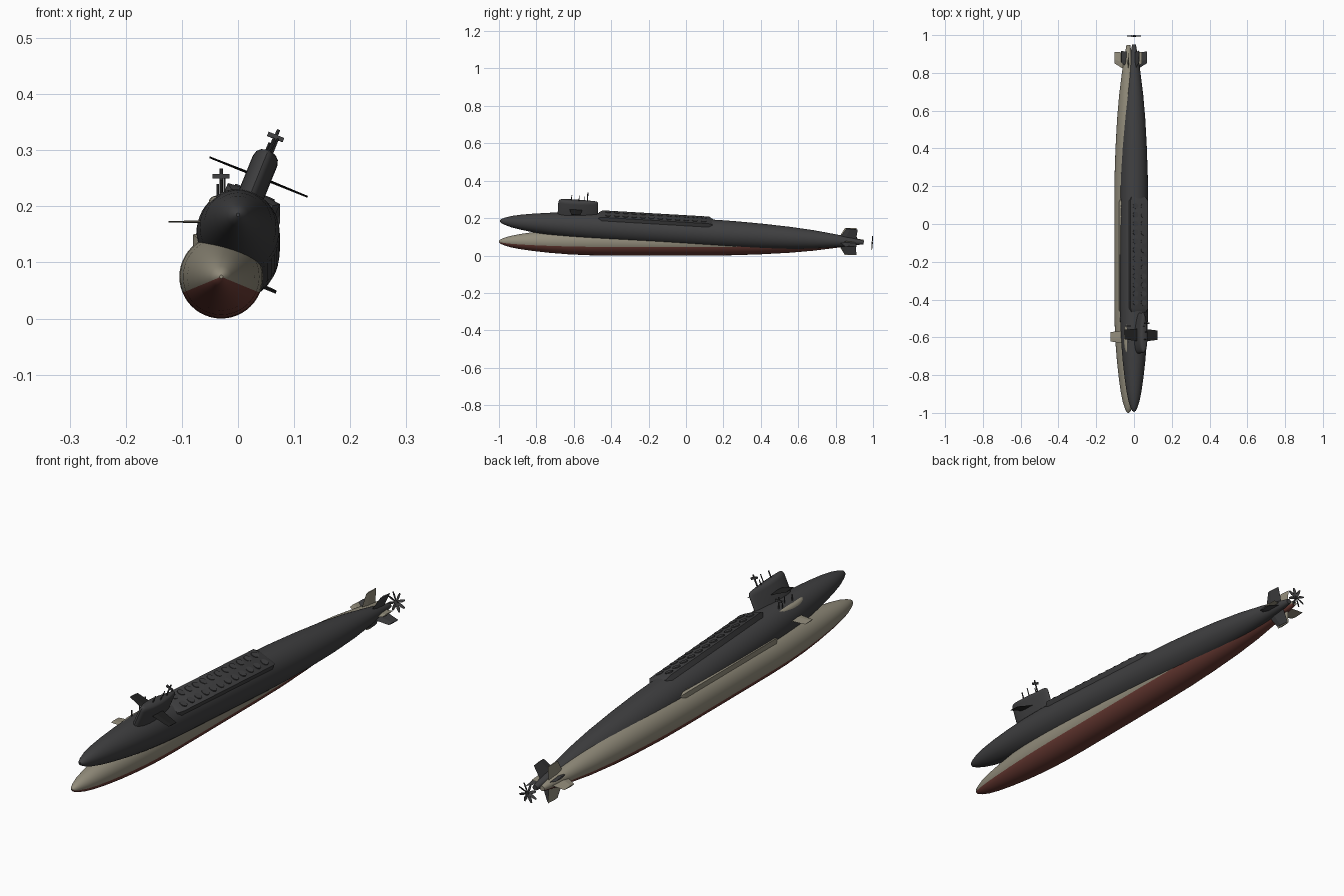
import bpy, bmesh, math
from mathutils import Matrix, Vector

if "Cube" in bpy.data.objects:
    bpy.data.objects.remove(bpy.data.objects["Cube"])


def mat(name, r, g, b):
    m = bpy.data.materials.new(name)
    m.diffuse_color = (r, g, b, 1)
    m.use_nodes = True
    m.node_tree.nodes["Principled BSDF"].inputs["Base Color"].default_value = m.diffuse_color
    return m


DARK = mat("charcoal", 0.05, 0.05, 0.052)
BLACK = mat("black", 0.015, 0.015, 0.015)
BEIGE = mat("beige", 0.29, 0.265, 0.20)
RED = mat("hull red", 0.15, 0.045, 0.035)


def finish(bm, name, M, mats, smooth=True):
    bmesh.ops.recalc_face_normals(bm, faces=bm.faces)
    bm.transform(M)
    me = bpy.data.meshes.new(name)
    bm.to_mesh(me)
    bm.free()
    for m in mats:
        me.materials.append(m)
    ob = bpy.data.objects.new(name, me)
    bpy.context.collection.objects.link(ob)
    if smooth:
        bpy.context.view_layer.objects.active = ob
        ob.select_set(True)
        bpy.ops.object.shade_smooth_by_angle(angle=math.radians(35))
        ob.select_set(False)
    return ob


def loft(bm, rings):
    """Skin closed rings of equal length and cap both ends."""
    vs = [[bm.verts.new(p) for p in r] for r in rings]
    n = len(vs[0])
    for a, b in zip(vs, vs[1:]):
        for i in range(n):
            j = (i + 1) % n
            bm.faces.new((a[i], a[j], b[j], b[i]))
    bm.faces.new(vs[0])
    bm.faces.new(vs[-1])


def box(bm, size, loc):
    bmesh.ops.create_cube(bm, size=1, matrix=Matrix.Translation(loc) @ Matrix.Diagonal((*size, 1)))


def rod(bm, r, z0, z1, x, y, seg=8):
    bmesh.ops.create_cone(bm, cap_ends=True, segments=seg, radius1=r, radius2=r, depth=z1 - z0,
                          matrix=Matrix.Translation((x, y, (z0 + z1) / 2)))


# Hull outline: (position along the length, radius)
PROFILE = [(-1, 0.003), (-0.993, 0.011), (-0.975, 0.019), (-0.94, 0.030), (-0.89, 0.040),
           (-0.82, 0.050), (-0.73, 0.060), (-0.63, 0.068), (-0.52, 0.073), (-0.42, 0.0745),
           (0.10, 0.0745), (0.25, 0.073), (0.40, 0.068), (0.55, 0.060), (0.68, 0.049),
           (0.80, 0.034), (0.88, 0.022), (0.92, 0.015), (0.948, 0.010)]
SEG = 48


def hull(tag, M, top, bottom):
    bm = bmesh.new()
    loft(bm, [[(r * math.cos(t), y, r * math.sin(t))
               for t in (2 * math.pi * i / SEG for i in range(SEG))] for y, r in PROFILE])
    # lower paint begins a little below the waterline axis
    for f in bm.faces:
        c = f.calc_center_median()
        if len(f.verts) == 4 and math.atan2(c.z, abs(c.x)) < math.radians(-22):
            f.material_index = 1
    finish(bm, tag + "_hull", M, [top, bottom])


def missile_deck(tag, M, m):
    # raised deck with a slight crown and sloped ends
    half, rings = 0.05, []
    for y, h, w in [(-0.475, 0.068, 0.8), (-0.455, 0.0765, 1), (0.115, 0.0765, 1), (0.135, 0.068, 0.8)]:
        hw = half * w
        rings.append([(-hw, y, 0.03), (-hw, y, h - 0.001), (-hw * 0.5, y, h + 0.002), (0, y, h + 0.003),
                      (hw * 0.5, y, h + 0.002), (hw, y, h - 0.001), (hw, y, 0.03)])
    bm = bmesh.new()
    loft(bm, rings)
    finish(bm, tag + "_missile_deck", M, [m])
    # two rows of hatches
    bm = bmesh.new()
    for i in range(12):
        for x in (-0.023, 0.023):
            rod(bm, 0.015, 0.07, 0.081, x, -0.425 + i * 0.0465, 16)
    finish(bm, tag + "_hatches", M, [m])


def sail(tag, M, m):
    def section(z, s):
        pts = []
        for i in range(32):
            t = 2 * math.pi * i / 32
            y = -math.cos(t)
            pts.append((0.023 * s * math.sin(t) * (1 - 0.25 * y), -0.588 + 0.107 * (1 - (1 - s) * 0.2) * y, z))
        return pts
    bm = bmesh.new()
    loft(bm, [section(0.04, 1), section(0.128, 1), section(0.138, 0.88), section(0.143, 0.65), section(0.145, 0.3)])
    finish(bm, tag + "_sail", M, [m])


def fin(bm, root, tip, span0, span1, thick, angle):
    """Tapered fin pointing along +x, then turned about the long axis."""
    R = Matrix.Rotation(angle, 3, 'Y')
    rings = []
    for s, (a, b), t in ((span0, root, thick), (span1, tip, thick * 0.6)):
        c = a + (b - a) * 0.35
        rings.append([R @ Vector(p) for p in ((s, a, 0), (s, c, t / 2), (s, b, 0), (s, c, -t / 2))])
    loft(bm, rings)


def fins(tag, M, m, plane_mat):
    # sail planes
    bm = bmesh.new()
    for a in (0, math.pi):
        fin(bm, (-0.635, -0.563), (-0.622, -0.572), 0.0, 0.094, 0.005, a)
    finish(bm, tag + "_sail_planes", M @ Matrix.Translation((0, 0, 0.098)), [plane_mat], False)
    # rudders and stern planes
    bm = bmesh.new()
    for k in range(4):
        fin(bm, (0.805, 0.905), (0.85, 0.912), 0.0, 0.073, 0.010, k * math.pi / 2)
    finish(bm, tag + "_tail_fins", M, [m], False)


def masts(tag, M):
    bm = bmesh.new()
    for x, y, top, r in [(0, -0.625, 0.172, 0.0025), (0.006, -0.585, 0.176, 0.002),
                         (0, -0.54, 0.193, 0.003), (-0.006, -0.555, 0.165, 0.002)]:
        rod(bm, r, 0.13, top, x, y)
    box(bm, (0.030, 0.006, 0.008), (0, -0.54, 0.179))
    finish(bm, tag + "_masts", M, [DARK])


def propeller(tag, M):
    bm = bmesh.new()
    bmesh.ops.create_cone(bm, cap_ends=True, segments=16, radius1=0.008, radius2=0.005, depth=0.008,
                          matrix=Matrix.Translation((0, 0.993, 0)) @ Matrix.Rotation(-math.pi / 2, 4, 'X'))
    for k in range(8):
        R = Matrix.Rotation(k * math.pi / 4, 3, 'Y')
        # twisted blade
        rings = []
        for s, c, tw in ((0.004, 0.004, 0.5), (0.024, 0.006, 0.4), (0.040, 0.003, 0.3)):
            d = Vector((0, math.sin(tw), math.cos(tw))) * c
            n = Vector((0, math.cos(tw), -math.sin(tw))) * 0.0006
            o = Vector((s, 0.993, 0))
            rings.append([R @ (o + p) for p in (d + n, -d + n, -d - n, d - n)])
        loft(bm, rings)
    finish(bm, tag + "_propeller", M, [DARK], False)


def submarine(tag, M, top, bottom, planes):
    hull(tag, M, top, bottom)
    missile_deck(tag, M, top)
    sail(tag, M, top)
    fins(tag, M, top, planes)
    masts(tag, M)


# Level two-tone boat, and a dark boat rolled and pitched bow-up across it
level = Matrix.Translation((-0.03, 0, 0.0745))
tilted = (Matrix.Translation((0, 0.004, 0.126)) @ Matrix.Rotation(-0.059, 4, 'X')
          @ Matrix.Rotation(math.radians(22), 4, 'Y'))
submarine("level", level, BEIGE, RED, BEIGE)
submarine("tilted", tilted, DARK, DARK, BLACK)
propeller("tilted", tilted)
